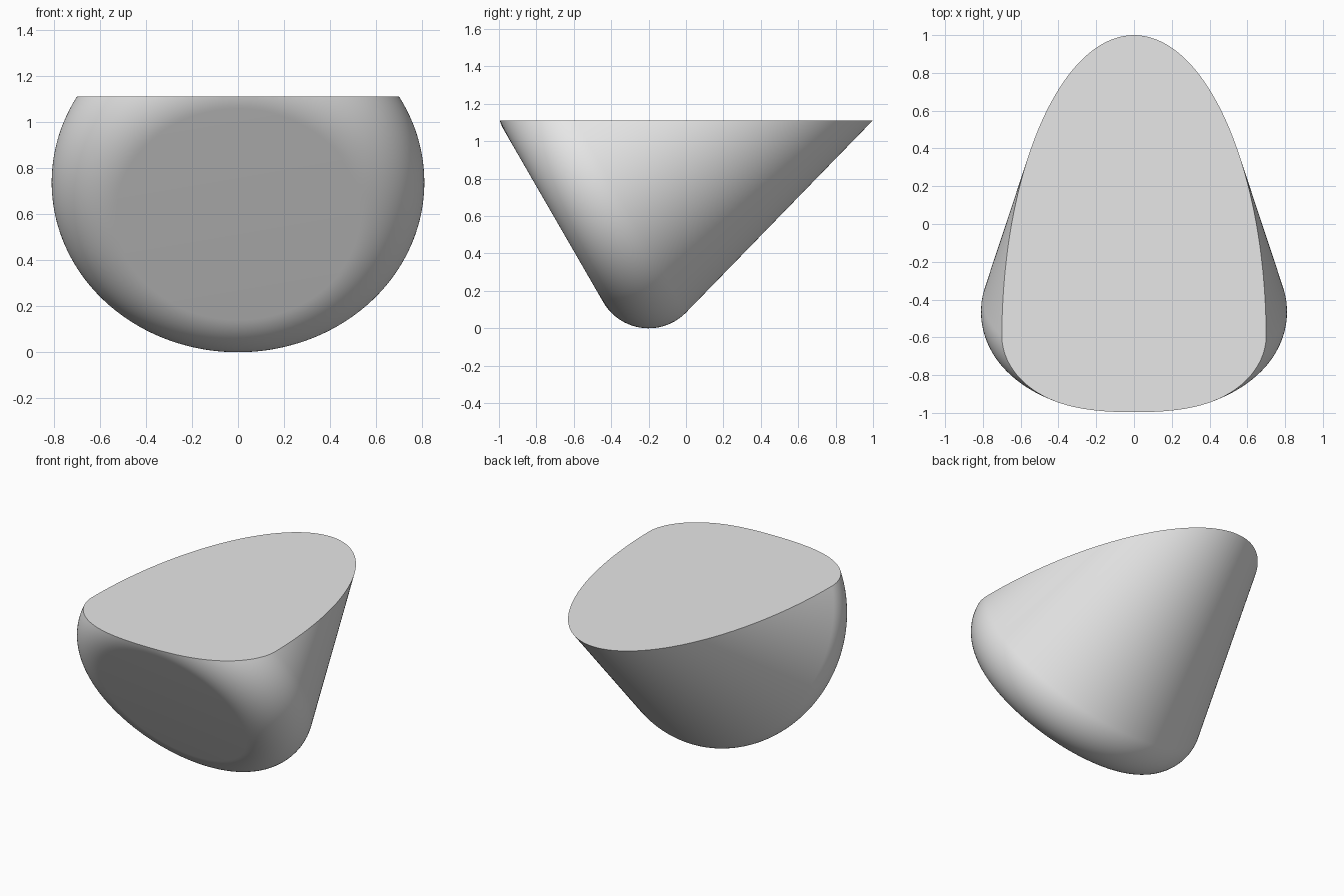
import bpy
import bmesh
from math import radians, sin, cos, tan, pi
from mathutils import Matrix, Vector

cube = bpy.data.objects.get("Cube")
if cube:
    bpy.data.objects.remove(cube, do_unlink=True)

RING = 0.53               # radius to the centre of the rounded rim
FILLET = 0.28             # radius of the rounded rim
TAPER = radians(15.8)     # half angle of the cone
LENGTH = 1.8              # cone length before the flat cut
TOP = 1.112               # height of the flat cut
ARC_STEPS = 32
SIDES = 192

# Half profile: rounded rim, then straight tapering wall
profile = []
for i in range(ARC_STEPS + 1):
    a = -pi / 2 + (pi / 2 + TAPER) * i / ARC_STEPS
    profile.append(Vector((RING + FILLET * cos(a), 0, FILLET * sin(a))))
end = profile[-1]
profile.append(Vector((end.x - (LENGTH - end.z) * tan(TAPER), 0, LENGTH)))

# Revolve the profile into a cone
bm = bmesh.new()
verts = [bm.verts.new(p) for p in profile]
edges = [bm.edges.new(pair) for pair in zip(verts, verts[1:])]
bmesh.ops.spin(bm, geom=verts + edges, cent=(0, 0, 0), axis=(0, 0, 1),
               angle=2 * pi, steps=SIDES)
bmesh.ops.remove_doubles(bm, verts=bm.verts, dist=0.0001)

# Tilt the cone, slice it level, and close the base disc and top face
bm.transform(Matrix.Translation((0, -0.465, 0.739)) @ Matrix.Rotation(radians(-60), 4, 'X'))
bmesh.ops.bisect_plane(bm, geom=bm.verts[:] + bm.edges[:] + bm.faces[:], dist=0.00001,
                       plane_co=(0, 0, TOP), plane_no=(0, 0, 1), clear_outer=True)
bmesh.ops.holes_fill(bm, edges=[e for e in bm.edges if e.is_boundary], sides=0)
bmesh.ops.recalc_face_normals(bm, faces=bm.faces)

mesh = bpy.data.meshes.new("tilted_cone_body")
bm.to_mesh(mesh)
bm.free()
body = bpy.data.objects.new("tilted_cone_body", mesh)
bpy.context.collection.objects.link(body)

# Plain grey finish
grey = bpy.data.materials.new("light_grey")
grey.use_nodes = True
colour = (0.8, 0.8, 0.8, 1)
grey.diffuse_color = colour
grey.node_tree.nodes["Principled BSDF"].inputs["Base Color"].default_value = colour
mesh.materials.append(grey)

# Smooth wall with a crisp top edge
bpy.ops.object.select_all(action='DESELECT')
body.select_set(True)
bpy.context.view_layer.objects.active = body
bpy.ops.object.shade_smooth_by_angle(angle=radians(30))
